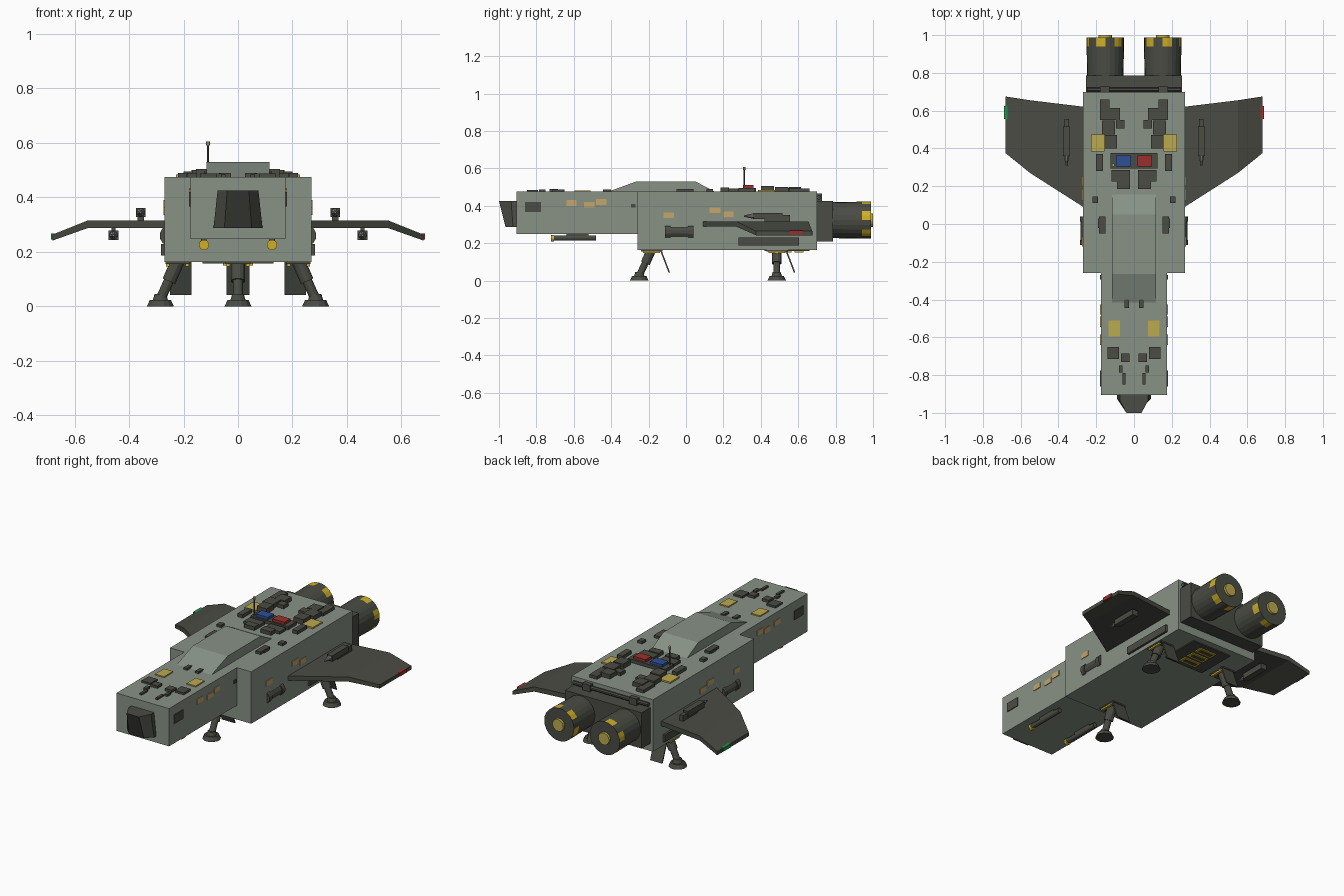
import bpy, bmesh, math
from mathutils import Vector


def mat(name, rgb):
    m = bpy.data.materials.new(name)
    m.diffuse_color = (*rgb, 1)
    return m


HULL = mat("hull grey green", (0.246, 0.287, 0.238))
DARK = mat("dark olive metal", (0.067, 0.072, 0.056))
GLASS = mat("cockpit glass", (0.040, 0.043, 0.036))
MUSTARD = mat("mustard panel", (0.50, 0.40, 0.075))
YELLOW = mat("warning yellow", (0.62, 0.43, 0.02))
TAN = mat("lit window tan", (0.56, 0.38, 0.15))
RED = mat("signal red", (0.32, 0.03, 0.025))
BLUE = mat("signal blue", (0.027, 0.08, 0.30))
GREEN = mat("signal green", (0.015, 0.28, 0.07))
STEEL = mat("gun steel", (0.20, 0.20, 0.20))


def finish(name, bm, *mats):
    bmesh.ops.recalc_face_normals(bm, faces=bm.faces)
    me = bpy.data.meshes.new(name)
    bm.to_mesh(me)
    bm.free()
    for m in mats:
        me.materials.append(m)
    ob = bpy.data.objects.new(name, me)
    bpy.context.collection.objects.link(ob)
    return ob


def loft(name, rings, *mats):
    """Skin a list of equal-length closed rings and cap both ends."""
    bm = bmesh.new()
    vs = [[bm.verts.new(p) for p in r] for r in rings]
    n = len(rings[0])
    for a, b in zip(vs, vs[1:]):
        for i in range(n):
            bm.faces.new((a[i], a[(i + 1) % n], b[(i + 1) % n], b[i]))
    bm.faces.new(vs[0])
    bm.faces.new(vs[-1])
    return finish(name, bm, *mats)


def box(name, x, y, z, m):
    rings = [[(a, y[0], z[0]), (a, y[1], z[0]), (a, y[1], z[1]), (a, y[0], z[1])] for a in x]
    return loft(name, rings, m)


def pair(name, x, y, z, m):
    for s in (1, -1):
        box(name, (s * x[0], s * x[1]), y, z, m)


def rod(name, p, q, r1, r2, m, n=12):
    p, q = Vector(p), Vector(q)
    rot = (q - p).to_track_quat('Z', 'Y')
    rings = []
    for c, r in ((p, r1), (q, r2)):
        rings.append([c + rot @ Vector((r * math.cos(t), r * math.sin(t), 0))
                      for t in (math.tau * (i + 0.5) / n for i in range(n))])
    return loft(name, rings, m)


# Hull, nose and sloped spine
box("main_hull", (-0.27, 0.27), (-0.26, 0.70), (0.163, 0.475), HULL)
box("nose_hull", (-0.175, 0.175), (-0.905, -0.26), (0.248, 0.475), HULL)
spine = [(-0.43, 0.47), (-0.265, 0.53), (0.05, 0.53), (0.165, 0.47)]
loft("dorsal_spine", [[(x, y, z) for y, z in spine] for x in (-0.116, 0.116)], HULL)

# Cockpit: faceted bay with raked glass
top = [(-0.075, -0.90), (-0.075, -0.935), (-0.04, -1.0), (0.04, -1.0), (0.075, -0.935), (0.075, -0.90)]
low = [(-0.09, -0.90), (-0.09, -0.925), (-0.05, -0.965), (0.05, -0.965), (0.09, -0.925), (0.09, -0.90)]
cockpit = loft("cockpit", [[(x, y, 0.287) for x, y in low], [(x, y, 0.425) for x, y in top]], DARK, GLASS)
for f in cockpit.data.polygons:
    if f.normal.y < -0.9:
        f.material_index = 1

# Raised panels on the roof: x0, x1, y0, y1, height, mirrored on both sides
roof = [(0.13, 0.18, 0.55, 0.66, 0.018), (0.075, 0.14, 0.55, 0.615, 0.025),
        (0.05, 0.095, 0.505, 0.55, 0.020), (0.10, 0.17, 0.475, 0.548, 0.026),
        (0.09, 0.155, 0.40, 0.47, 0.030), (0.165, 0.20, 0.28, 0.37, 0.020),
        (0.02, 0.12, 0.225, 0.285, 0.016), (0.02, 0.09, 0.185, 0.23, 0.022),
        (0.19, 0.22, 0.11, 0.145, 0.015), (0.15, 0.185, -0.05, 0.04, 0.015),
        (0.17, 0.19, -0.02, 0.03, 0.012), (0.027, 0.05, -0.445, -0.40, 0.012),
        (0.08, 0.14, -0.715, -0.65, 0.012), (0.025, 0.07, -0.73, -0.685, 0.015),
        (0.06, 0.08, -0.785, -0.75, 0.012), (0.045, 0.06, -0.85, -0.79, 0.010)]
for x0, x1, y0, y1, h in roof:
    pair("roof_panel", (x0, x1), (y0, y1), (0.47, 0.475 + h), DARK)
pair("rear_mustard_panel", (0.155, 0.228), (0.385, 0.475), (0.47, 0.484), MUSTARD)
pair("nose_mustard_panel", (0.075, 0.135), (-0.595, -0.51), (0.47, 0.482), MUSTARD)
box("signal_base", (-0.125, 0.125), (0.295, 0.375), (0.47, 0.495), DARK)
box("blue_signal", (-0.095, -0.015), (0.305, 0.362), (0.49, 0.51), BLUE)
box("red_signal", (0.015, 0.095), (0.305, 0.362), (0.49, 0.51), RED)

# Antenna
rod("antenna_mast", (-0.11, 0.312, 0.47), (-0.11, 0.312, 0.593), 0.005, 0.004, DARK, 8)
rod("antenna_tip", (-0.11, 0.312, 0.59), (-0.11, 0.312, 0.606), 0.008, 0.008, TAN, 8)

# Side windows and hatches: y0, y1, z0, z1
windows = [(-0.64, -0.585, 0.40, 0.43), (-0.545, -0.49, 0.39, 0.42), (-0.48, -0.425, 0.405, 0.435),
           (-0.12, -0.065, 0.335, 0.365), (0.125, 0.185, 0.36, 0.39), (0.20, 0.255, 0.34, 0.37)]
for y0, y1, z0, z1 in windows:
    w = 0.174 if y0 < -0.26 else 0.269
    pair("side_window", (w, w + 0.005), (y0, y1), (z0, z1), TAN)
pair("nose_hatch", (0.17, 0.18), (-0.86, -0.775), (0.367, 0.42), DARK)
pair("small_hatch", (0.17, 0.18), (-0.295, -0.27), (0.39, 0.41), DARK)
pair("side_rail", (0.26, 0.283), (0.28, 0.605), (0.187, 0.23), DARK)

# Engine block and rear pipe
box("engine_block", (-0.255, 0.255), (0.69, 0.785), (0.21, 0.425), DARK)
rod("rear_pipe", (-0.25, 0.712, 0.445), (0.25, 0.712, 0.445), 0.012, 0.012, DARK, 8)
pair("pipe_bracket", (0.13, 0.18), (0.69, 0.728), (0.425, 0.465), DARK)

# Engines with painted rim dashes and a glowing core
SIDES = 24
for s in (1, -1):
    rings = [[(s * 0.152 + s * r * math.cos(math.tau * i / SIDES), y,
               0.323 + r * math.sin(math.tau * i / SIDES)) for i in range(SIDES)]
             for y, r in ((0.78, 0.096), (0.94, 0.099), (0.988, 0.099))]
    eng = loft("engine", rings, DARK, YELLOW)
    for f in eng.data.polygons:
        i = f.index - SIDES
        if 0 <= i < SIDES and i % 4 < 2:
            f.material_index = 1
    rod("engine_core", (s * 0.152, 0.95, 0.323), (s * 0.152, 1.0, 0.323), 0.042, 0.036, MUSTARD, 16)

# Wings with drooped tips: x, leading y, trailing y, lower z, upper z
stations = [(0.26, 0.085, 0.62, 0.288, 0.316), (0.55, 0.27, 0.655, 0.288, 0.316),
            (0.68, 0.375, 0.675, 0.242, 0.264)]
for s in (1, -1):
    loft("wing", [[(s * x, a, zl), (s * x, b, zl), (s * x, b, zh), (s * x, a, zh)]
                  for x, a, b, zl, zh in stations], DARK)
    box("wing_light", (s * 0.67, s * 0.687), (0.555, 0.625), (0.246, 0.268), RED if s > 0 else GREEN)
    # Gun above the wing
    x = s * 0.357
    box("gun_body", (x - 0.018, x + 0.018), (0.36, 0.515), (0.328, 0.362), DARK)
    box("gun_mount", (x - 0.012, x + 0.012), (0.42, 0.555), (0.31, 0.350), DARK)
    rod("gun_tip", (x, 0.365, 0.345), (x, 0.31, 0.345), 0.017, 0.004, STEEL, 8)
    # Pod below the wing
    x = s * 0.457
    box("pod_body", (x - 0.018, x + 0.018), (0.40, 0.555), (0.244, 0.278), DARK)
    box("pod_pylon", (x - 0.008, x + 0.008), (0.43, 0.53), (0.27, 0.295), DARK)
    rod("pod_tip", (x, 0.405, 0.261), (x, 0.35, 0.261), 0.017, 0.004, STEEL, 8)
    # Side tank with end collars
    rod("side_tank", (s * 0.252, -0.11, 0.26), (s * 0.252, 0.035, 0.26), 0.031, 0.031, DARK)
    for y in (-0.112, 0.012):
        rod("tank_collar", (s * 0.25, y, 0.26), (s * 0.25, y + 0.028, 0.26), 0.038, 0.038, DARK)
    # Chin gun under the nose
    rod("chin_gun", (s * 0.125, -0.715, 0.228), (s * 0.125, -0.48, 0.228), 0.014, 0.014, DARK)
    rod("chin_gun_tip", (s * 0.125, -0.722, 0.226), (s * 0.125, -0.705, 0.226), 0.019, 0.019, YELLOW)
    box("chin_gun_mount", (s * 0.115, s * 0.135), (-0.64, -0.52), (0.225, 0.25), DARK)


# Landing gear: leg, foot, yellow hinge and bay door
def gear(foot, hip, door_x, door_y):
    x, y = foot
    rod("gear_foot", (x, y, 0), (x, y, 0.024), 0.051, 0.040, DARK)
    rod("gear_ankle", (x, y, 0.02), (x, y, 0.045), 0.030, 0.022, DARK)
    rod("gear_lower_leg", (x, y, 0.025), (*hip, 0.165), 0.019, 0.019, DARK)
    mid = Vector((x, y, 0.02)).lerp(Vector((*hip, 0.165)), 0.5)
    rod("gear_upper_leg", mid, (*hip, 0.165), 0.026, 0.026, DARK)
    hx, hy = hip
    box("gear_bay", (hx - 0.045, hx + 0.045), (hy - 0.055, hy + 0.06), (0.156, 0.166), DARK)
    for e in (-0.036, 0.036):
        box("gear_hinge", (hx + e - 0.007, hx + e + 0.007), (hy - 0.045, hy + 0.045), (0.147, 0.158), YELLOW)
    door = [(door_y, 0.165), (door_y + 0.008, 0.165), (door_y + 0.055, 0.042), (door_y + 0.047, 0.042)]
    loft("gear_door", [[(a, b, c) for b, c in door] for a in door_x], DARK)


gear((0, -0.25), (0, -0.185), (-0.043, 0.043), -0.14)
gear((0.285, 0.485), (0.222, 0.485), (0.17, 0.25), 0.53)
gear((-0.285, 0.485), (-0.222, 0.485), (-0.25, -0.17), 0.53)

# Belly vent with three yellow framed cells
box("belly_panel", (-0.13, 0.13), (0.42, 0.66), (0.157, 0.166), DARK)
for y in (0.475, 0.54, 0.605):
    box("vent_frame", (-0.055, 0.055), (y - 0.024, y + 0.024), (0.151, 0.160), YELLOW)
    box("vent_slot", (-0.042, 0.042), (y - 0.011, y + 0.011), (0.149, 0.156), DARK)
